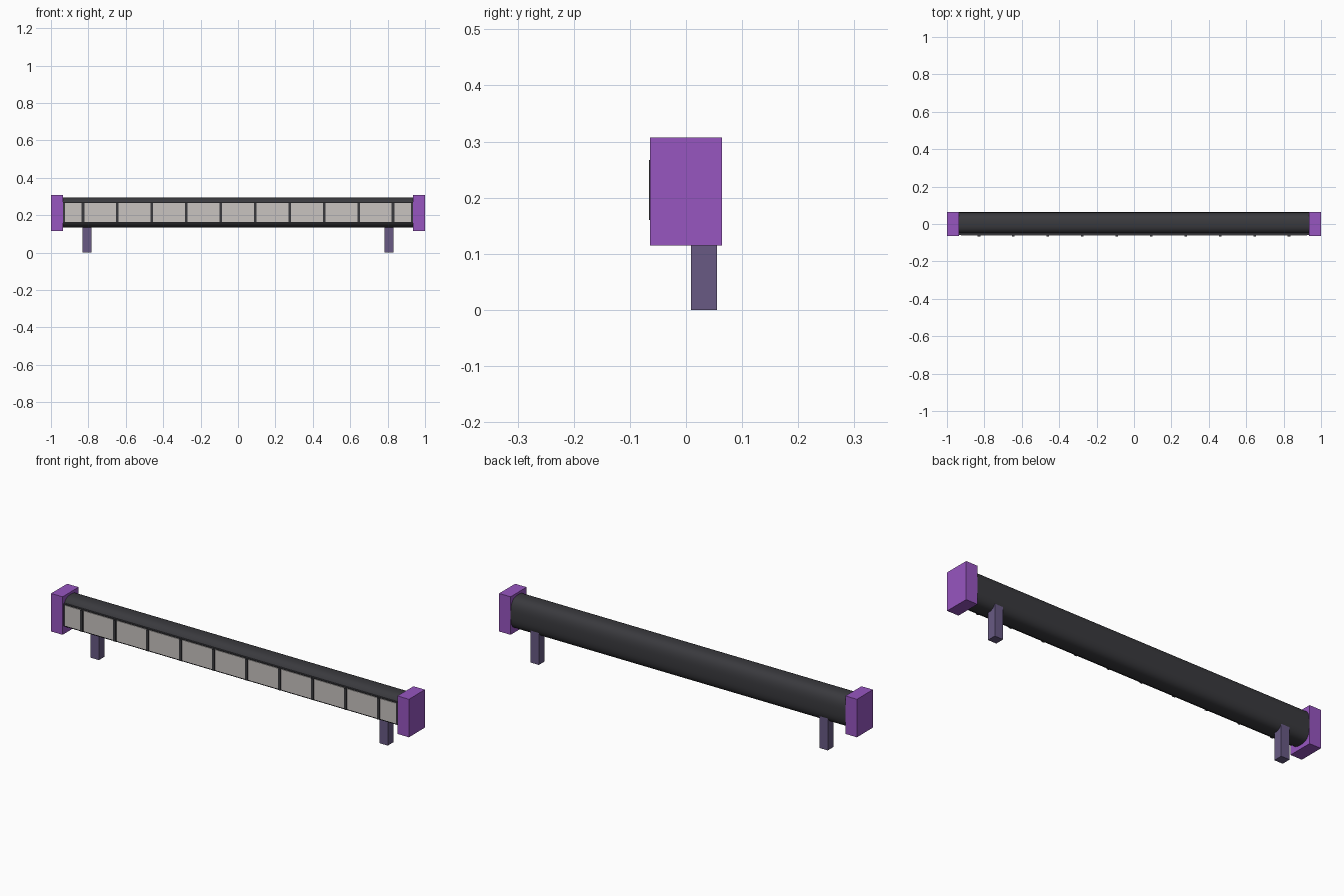
import bpy
import bmesh
import math

cube = bpy.data.objects.get("Cube")
if cube:
    bpy.data.objects.remove(cube, do_unlink=True)


def make_material(name, color):
    mat = bpy.data.materials.new(name)
    mat.use_nodes = True
    mat.diffuse_color = (*color, 1)
    bsdf = next(n for n in mat.node_tree.nodes if n.type == "BSDF_PRINCIPLED")
    bsdf.inputs["Base Color"].default_value = (*color, 1)
    return mat


purple = make_material("purple", (0.31, 0.092, 0.53))
slate = make_material("slate violet", (0.138, 0.102, 0.23))
charcoal = make_material("charcoal", (0.042, 0.042, 0.048))
pale = make_material("pale grey", (0.58, 0.55, 0.53))


def add_object(name, bm, mat):
    bmesh.ops.recalc_face_normals(bm, faces=bm.faces)
    mesh = bpy.data.meshes.new(name)
    bm.to_mesh(mesh)
    bm.free()
    mesh.materials.append(mat)
    obj = bpy.data.objects.new(name, mesh)
    bpy.context.collection.objects.link(obj)
    return obj


def box(name, xs, ys, zs, mat):
    """Box given by its low and high limits on each axis."""
    bm = bmesh.new()
    bmesh.ops.create_cube(bm, size=1)
    for v in bm.verts:
        for i, (lo, hi) in enumerate((xs, ys, zs)):
            v.co[i] = (lo + hi) / 2 + v.co[i] * (hi - lo)
    return add_object(name, bm, mat)


def rounded_tube(name, half_length, center, radii, power, mat, sides=48):
    """Extrude a softly squared oval along x."""
    bm = bmesh.new()
    ring = []
    for i in range(sides):
        a = math.tau * i / sides
        c, s = math.cos(a), math.sin(a)
        y = center[0] + radii[0] * math.copysign(abs(c) ** (2 / power), c)
        z = center[1] + radii[1] * math.copysign(abs(s) ** (2 / power), s)
        ring.append(bm.verts.new((-half_length, y, z)))
    face = bm.faces.new(ring)
    result = bmesh.ops.extrude_face_region(bm, geom=[face], use_keep_orig=True)
    moved = [g for g in result["geom"] if isinstance(g, bmesh.types.BMVert)]
    bmesh.ops.translate(bm, verts=moved, vec=(2 * half_length, 0, 0))
    return add_object(name, bm, mat)


# Main housing
housing = rounded_tube("housing", 0.95, (0.003, 0.215), (0.06, 0.08), 2.8, charcoal)
bpy.ops.object.select_all(action="DESELECT")
housing.select_set(True)
bpy.context.view_layer.objects.active = housing
bpy.ops.object.shade_smooth_by_angle(angle=math.radians(40))

# Light panel on the front, with its backing frame
box("panel_frame", (-0.935, 0.935), (-0.058, -0.03), (0.158, 0.27), charcoal)
box("light_panel", (-0.925, 0.925), (-0.061, -0.056), (0.163, 0.266), pale)

# Dividers between the panes
count, spacing = 10, 0.1842
for i in range(count):
    x = (i - (count - 1) / 2) * spacing
    box(f"divider_{i + 1}", (x - 0.007, x + 0.007), (-0.066, -0.05),
        (0.16, 0.267), charcoal)

# End caps and legs
for side, name in ((1, "left"), (-1, "right")):
    box(f"{name}_end_cap", sorted((0.936 * side, side)), (-0.064, 0.064),
        (0.115, 0.307), purple)
    box(f"{name}_leg", sorted((0.784 * side, 0.831 * side)), (0.009, 0.055),
        (0, 0.2), slate)
